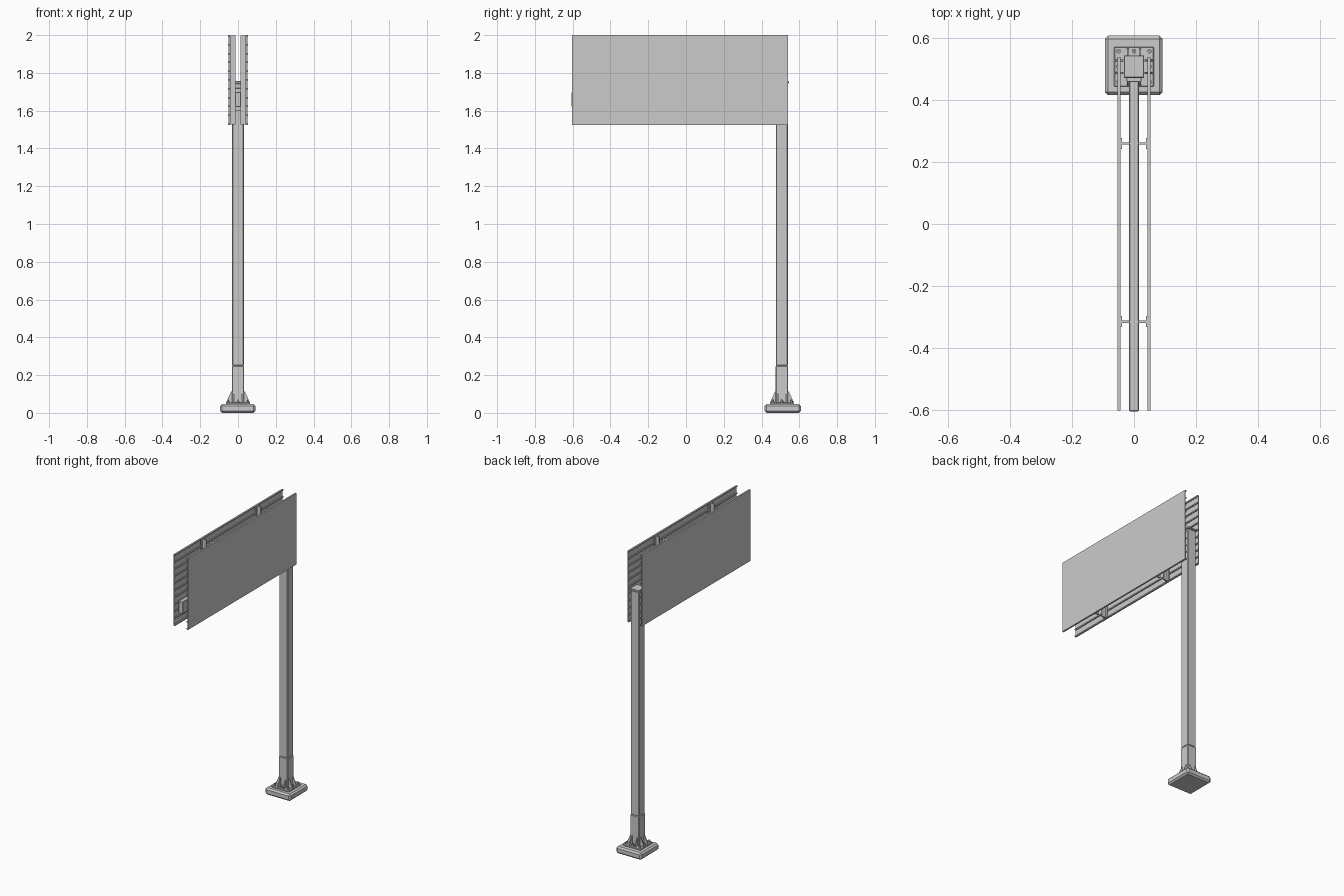
import bpy, bmesh, math
from mathutils import Matrix

if "Cube" in bpy.data.objects:
    bpy.data.objects.remove(bpy.data.objects["Cube"])

steel = bpy.data.materials.new("galvanised grey")
steel.use_nodes = True
colour = (0.6, 0.6, 0.6, 1)
steel.diffuse_color = colour
steel.node_tree.nodes["Principled BSDF"].inputs["Base Color"].default_value = colour

POST_Y = 0.508
Z_LOW, Z_HIGH = 1.525, 2.0
Y_FRONT, Y_BACK = -0.603, 0.54


def finish(name, bm):
    bmesh.ops.recalc_face_normals(bm, faces=bm.faces)
    mesh = bpy.data.meshes.new(name)
    bm.to_mesh(mesh)
    bm.free()
    mesh.materials.append(steel)
    obj = bpy.data.objects.new(name, mesh)
    bpy.context.collection.objects.link(obj)
    return obj


def add_box(bm, x, y, z):
    """Box from three (low, high) ranges."""
    mid = [(a + b) / 2 for a, b in (x, y, z)]
    size = [b - a for a, b in (x, y, z)]
    matrix = Matrix.Translation(mid) @ Matrix.Diagonal((*size, 1))
    bmesh.ops.create_cube(bm, size=1, matrix=matrix)


def box(name, x, y, z, bevel=0):
    bm = bmesh.new()
    add_box(bm, x, y, z)
    obj = finish(name, bm)
    if bevel:
        mod = obj.modifiers.new("edge", "BEVEL")
        mod.width = bevel
        mod.segments = 1
    return obj


def around(half):
    return (POST_Y - half, POST_Y + half)


# Footing, base plate and post
box("footing", (-0.094, 0.092), (0.416, 0.608), (0, 0.046), 0.01)
box("base_plate", (-0.064, 0.064), around(0.064), (0.044, 0.054), 0.002)
box("lower_post", (-0.033, 0.033), around(0.033), (0.05, 0.25), 0.004)
box("upper_post", (-0.031, 0.031), around(0.032), (0.25, 1.745), 0.004)
box("post_cap", (-0.033, 0.033), around(0.036), (1.745, 1.757), 0.002)

# Gussets: two triangular fins on each side of the post
bm = bmesh.new()
profile = [(0.03, 0.05), (0.06, 0.05), (0.06, 0.062), (0.037, 0.112), (0.03, 0.112)]
for quarter in range(4):
    turn = Matrix.Translation((0, POST_Y, 0)) @ Matrix.Rotation(quarter * math.pi / 2, 4, "Z")
    for offset in (-0.02, 0.02):
        near = [bm.verts.new(turn @ Matrix.Translation((0, offset - 0.003, 0)) @ Matrix.Translation((r, 0, z)).to_translation())
                for r, z in profile]
        face = bm.faces.new(near)
        out = bmesh.ops.extrude_face_region(bm, geom=[face])
        moved = [v for v in out["geom"] if isinstance(v, bmesh.types.BMVert)]
        shift = turn.to_3x3() @ Matrix.Translation((0, 0.006, 0)).to_translation()
        bmesh.ops.translate(bm, verts=moved, vec=shift)
finish("gussets", bm)

# Anchor bolts: a ring of eight hex nuts with studs
bm = bmesh.new()
for i in (-1, 0, 1):
    for j in (-1, 0, 1):
        if i or j:
            for radius, height in ((0.008, 0.01), (0.004, 0.018)):
                bmesh.ops.create_cone(
                    bm, cap_ends=True, segments=6, radius1=radius, radius2=radius, depth=height,
                    matrix=Matrix.Translation((i * 0.05, POST_Y + j * 0.05, 0.053 + height / 2)))
finish("anchor_bolts", bm)

# Cantilever arm with its collar at the post
box("arm", (-0.016, 0.016), (-0.605, 0.48), (1.62, 1.70), 0.003)
box("arm_collar", (-0.024, 0.024), (0.458, 0.478), (1.60, 1.72), 0.002)

for side, word in ((1, "left"), (-1, "right")):
    def span(a, b):
        return tuple(sorted((side * a, side * b)))

    # Sign panel with horizontal stiffening ribs on its inner face
    box(word + "_sign_panel", span(0.05, 0.054), (Y_FRONT, Y_BACK), (Z_LOW, Z_HIGH))
    bm = bmesh.new()
    ribs = 11
    for k in range(ribs):
        z = Z_LOW + 0.004 + k * (Z_HIGH - Z_LOW - 0.008) / (ribs - 1)
        add_box(bm, span(0.043, 0.0505), (Y_FRONT, Y_BACK), (z - 0.004, z + 0.004))
    finish(word + "_panel_ribs", bm)

    # Upright brackets: a web with a flange against the ribs
    bm = bmesh.new()
    for y in (0.26, -0.315):
        add_box(bm, span(0.013, 0.042), (y - 0.004, y + 0.004), (Z_LOW + 0.003, Z_HIGH - 0.003))
        add_box(bm, span(0.038, 0.044), (y - 0.018, y + 0.018), (Z_LOW + 0.003, Z_HIGH - 0.003))
    finish(word + "_brackets", bm)
